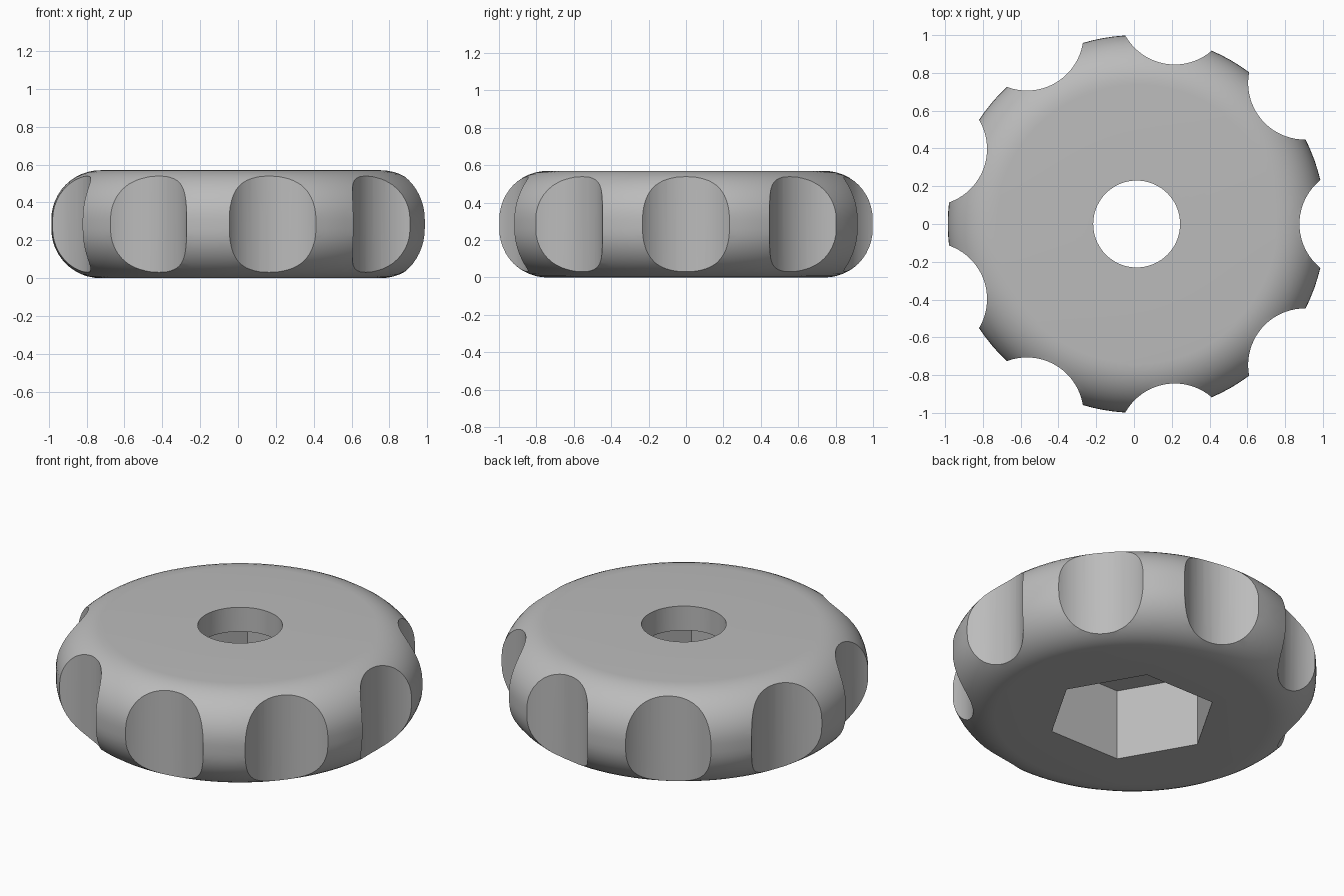
import bpy, bmesh
from math import pi, sin, cos, radians
from mathutils import Vector, Matrix

cube = bpy.data.objects.get("Cube")
if cube:
    bpy.data.objects.remove(cube, do_unlink=True)

CENTRE = Vector((0.014, 0, 0))
RADIUS, HEIGHT, FILLET = 1.0, 0.57, 0.26
NOTCHES, NOTCH_RADIUS, NOTCH_DISTANCE = 9, 0.30, 1.162
HOLE_RADIUS, HEX_RADIUS, HEX_DEPTH = 0.23, 0.463, 0.425

grey = bpy.data.materials.new("plain grey")
grey.use_nodes = True
colour = (0.5, 0.5, 0.5, 1)
grey.diffuse_color = colour
grey.node_tree.nodes["Principled BSDF"].inputs["Base Color"].default_value = colour


def add_object(name, bm):
    bmesh.ops.recalc_face_normals(bm, faces=bm.faces)
    mesh = bpy.data.meshes.new(name)
    bm.to_mesh(mesh)
    bm.free()
    mesh.materials.append(grey)
    obj = bpy.data.objects.new(name, mesh)
    obj.location = CENTRE
    bpy.context.collection.objects.link(obj)
    return obj


def add_prism(bm, sides, radius, x, y, bottom, top):
    bmesh.ops.create_cone(bm, cap_ends=True, segments=sides, radius1=radius, radius2=radius,
                          depth=top - bottom,
                          matrix=Matrix.Translation((x, y, (bottom + top) / 2))
                          @ Matrix.Rotation(pi / 2, 4, 'Z'))


# Round knob body: half profile with rounded rim, spun about z
steps = 12
profile = [(0, 0)]
for i in range(steps + 1):
    a = -pi / 2 + i * pi / 2 / steps
    profile.append((RADIUS - FILLET + FILLET * cos(a), FILLET + FILLET * sin(a)))
profile += [(r, HEIGHT - z) for r, z in reversed(profile)]
bm = bmesh.new()
verts = [bm.verts.new((r, 0, z)) for r, z in profile]
edges = [bm.edges.new(pair) for pair in zip(verts, verts[1:])]
bmesh.ops.spin(bm, geom=verts + edges, cent=(0, 0, 0), axis=(0, 0, 1), angle=2 * pi,
               steps=108, use_duplicate=False)
bmesh.ops.remove_doubles(bm, verts=bm.verts, dist=1e-5)
knob = add_object("knob_body", bm)

# Finger notches round the rim
bm = bmesh.new()
for i in range(NOTCHES):
    a = 2 * pi * i / NOTCHES
    add_prism(bm, 72, NOTCH_RADIUS, NOTCH_DISTANCE * cos(a), NOTCH_DISTANCE * sin(a),
              -0.2, HEIGHT + 0.2)
cutters = [add_object("notch_cutter", bm)]

# Hexagonal nut pocket underneath, with a corner on the x axis
bm = bmesh.new()
add_prism(bm, 6, HEX_RADIUS, 0, 0, -0.2, HEX_DEPTH)
cutters.append(add_object("nut_pocket_cutter", bm))

# Round bolt hole through the top
bm = bmesh.new()
add_prism(bm, 72, HOLE_RADIUS, 0, 0, 0.2, HEIGHT + 0.2)
cutters.append(add_object("bolt_hole_cutter", bm))

# Cut the body and bake the result
bpy.ops.object.select_all(action='DESELECT')
knob.select_set(True)
bpy.context.view_layer.objects.active = knob
for cutter in cutters:
    cutter.hide_render = True
    cut = knob.modifiers.new(cutter.name, 'BOOLEAN')
    cut.operation = 'DIFFERENCE'
    cut.solver = 'EXACT'
    cut.object = cutter
    bpy.ops.object.modifier_apply(modifier=cut.name)
    bpy.data.objects.remove(cutter, do_unlink=True)

# Smooth curves, crisp cut edges
bpy.ops.object.shade_smooth_by_angle(angle=radians(25))
